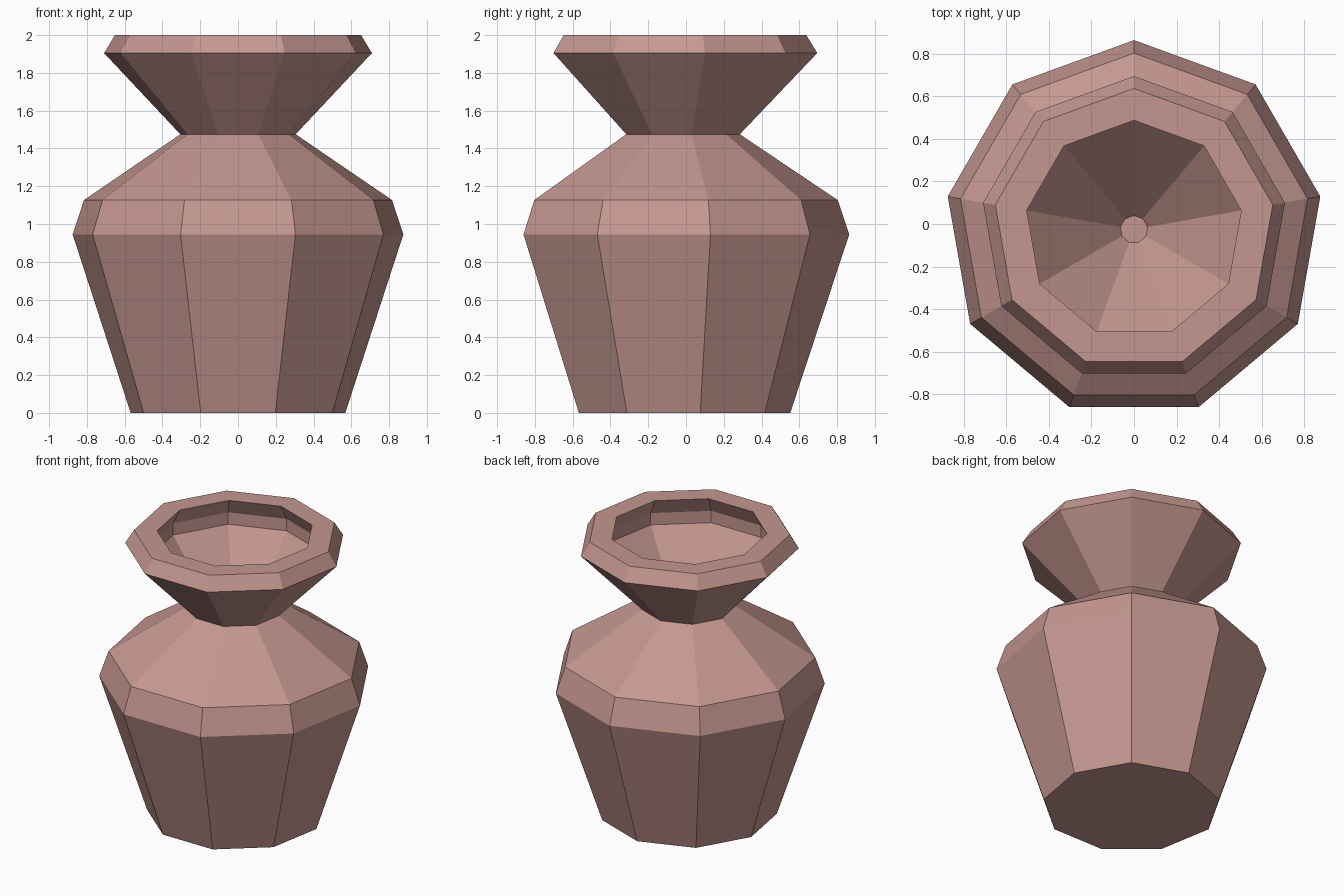
import bpy, bmesh, math

if "Cube" in bpy.data.objects:
    bpy.data.objects.remove(bpy.data.objects["Cube"])

SIDES = 9
CY = -0.025  # a corner points to +y, so the axis sits slightly forward

# (radius, height) from the base, up the outside, over the rim and into the bowl
PROFILE = [
    (0.577, 0.0), (0.889, 0.945), (0.828, 1.127), (0.31, 1.475),
    (0.72, 1.905), (0.662, 2.0),
    (0.512, 2.0), (0.575, 1.885), (0.575, 1.80), (0.065, 1.22),
]


def ring(bm, r, z):
    return [bm.verts.new((r * math.sin(2 * math.pi * i / SIDES),
                          CY + r * math.cos(2 * math.pi * i / SIDES), z))
            for i in range(SIDES)]


# Vase body: nine-sided lathe with flat faces
bm = bmesh.new()
rings = [ring(bm, r, z) for r, z in PROFILE]
for a, b in zip(rings, rings[1:]):
    for i in range(SIDES):
        j = (i + 1) % SIDES
        bm.faces.new((a[i], a[j], b[j], b[i]))
bm.faces.new(rings[0])    # base
bm.faces.new(rings[-1])   # bowl floor
bmesh.ops.recalc_face_normals(bm, faces=bm.faces)

mesh = bpy.data.meshes.new("vase")
bm.to_mesh(mesh)
bm.free()
vase = bpy.data.objects.new("vase", mesh)
bpy.context.collection.objects.link(vase)

# Dusty pink clay
clay = bpy.data.materials.new("pink_clay")
clay.diffuse_color = (0.56, 0.31, 0.28, 1)
clay.use_nodes = True
clay.node_tree.nodes["Principled BSDF"].inputs["Base Color"].default_value = clay.diffuse_color
mesh.materials.append(clay)
